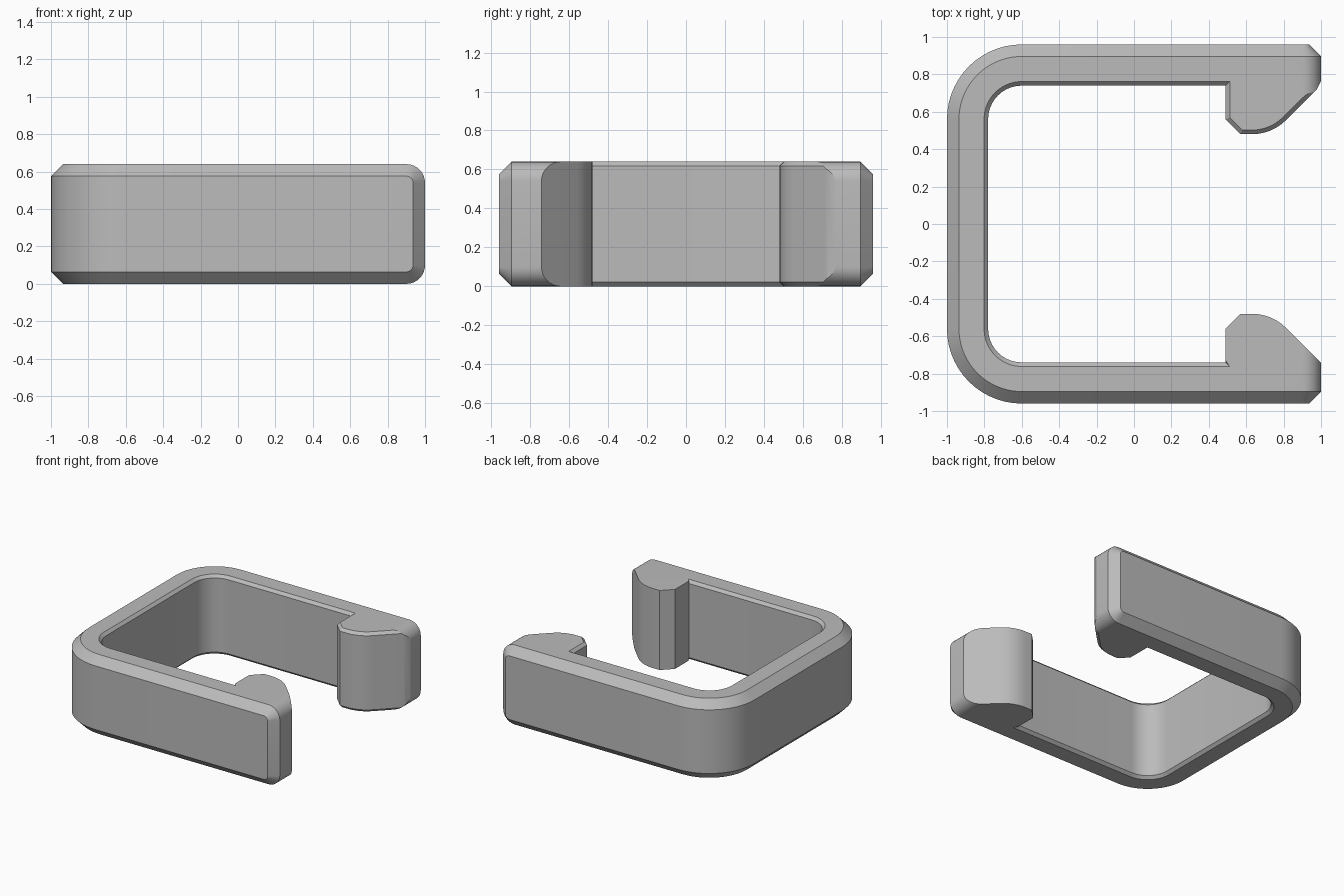
import bpy, bmesh
from math import sin, cos, radians
from mathutils import Vector

if "Cube" in bpy.data.objects:
    bpy.data.objects.remove(bpy.data.objects["Cube"], do_unlink=True)

H = 0.64        # height
OUTER = 0.064   # chamfer around the outside
INNER = 0.022   # chamfer around the inside


def arc(cx, cy, r, a0, a1, n):
    steps = [radians(a0 + (a1 - a0) * i / n) for i in range(n + 1)]
    return [(cx + r * cos(a), cy + r * sin(a)) for a in steps]


def make_object(name, bm):
    bmesh.ops.recalc_face_normals(bm, faces=bm.faces)
    mesh = bpy.data.meshes.new(name)
    bm.to_mesh(mesh)
    bm.free()
    obj = bpy.data.objects.new(name, mesh)
    bpy.context.collection.objects.link(obj)
    return obj


def dissolve_flat(bm):
    bmesh.ops.dissolve_limit(bm, angle_limit=radians(0.2), verts=bm.verts, edges=bm.edges)


def offset_path(path, widths):
    """Move every edge of an open path to its right by its own width."""
    pts = [Vector(p) for p in path]
    normals = []
    for a, b in zip(pts, pts[1:]):
        d = (b - a).normalized()
        normals.append(Vector((d.y, -d.x)))
    result = [pts[0] + normals[0] * widths[0]]
    for i in range(1, len(pts) - 1):
        n1, n2, w1, w2 = normals[i - 1], normals[i], widths[i - 1], widths[i]
        det = n1.x * n2.y - n1.y * n2.x
        if abs(det) < 0.001:
            shift = n1 * w1
        else:
            shift = Vector((w1 * n2.y - w2 * n1.y, n1.x * w2 - n2.x * w1)) / det
        result.append(pts[i] + shift)
    result.append(pts[-1] + normals[-1] * widths[-1])
    return result


# Solid outer block: rounded back corners, rounded arm ends, chamfered rim
bm = bmesh.new()
for side in (-1, 1):
    for inset in (0, OUTER):
        # back corner
        for x, y in arc(-0.6, 0.56, 0.4 - inset, 90, 180, 14):
            for z in (OUTER - inset, H - OUTER + inset):
                bm.verts.new((x, side * y, z))
        # arm end
        for x, z in arc(0.9, H - 0.1, 0.1 - OUTER + inset, 0, 90, 8):
            for height in (z, H - z):
                bm.verts.new((x, side * (0.96 - inset), height))
hull = bmesh.ops.convex_hull(bm, input=bm.verts)
bmesh.ops.delete(bm, geom=[v for v in bm.verts if not v.link_faces], context='VERTS')
dissolve_flat(bm)
clip = make_object("clip_body", bm)

# Inside outline: back corner, arm, hook
corner = arc(-0.6, -0.56, 0.18, 180, 270, 10)
hook = [(0.49, -0.74), (0.49, -0.72), (0.49, -0.56), (0.57, -0.48)]
hook += arc(0.63, -0.74, 0.26, 90, 45, 6)
front = corner + hook + [(1.05, -0.792)]
rear = [(x, -y) for x, y in corner + hook]
rear += [(0.978, 0.72), (1.0, 0.765), (1.05, 0.868)]
path = rear[::-1] + front

# Only the rear hook is chamfered, the front one keeps a small mitre
corner_id = len(rear) + len(corner)
widths = [2 * INNER if i < corner_id else 0 for i in range(len(path) - 1)]
flare = offset_path(path, widths)
flare[corner_id].x += 2 * INNER

bm = bmesh.new()
levels = ((flare, -INNER), (path, INNER), (path, H - INNER), (flare, H + INNER))
loops = [[bm.verts.new((p[0], p[1], z)) for p in pts] for pts, z in levels]
count = len(path)
for low, high in zip(loops, loops[1:]):
    for i in range(count):
        j = (i + 1) % count
        bm.faces.new((low[i], low[j], high[j], high[i]))
bm.faces.new(loops[0][::-1])
bm.faces.new(loops[-1])
bmesh.ops.triangulate(bm, faces=bm.faces)
cutter = make_object("cavity_cutter", bm)
cutter.hide_render = True

# Carve the opening and tidy the mesh
cut = clip.modifiers.new("Opening", 'BOOLEAN')
cut.operation = 'DIFFERENCE'
cut.solver = 'EXACT'
cut.object = cutter
bpy.context.view_layer.objects.active = clip
clip.select_set(True)
bpy.ops.object.modifier_apply(modifier=cut.name)
bpy.data.objects.remove(cutter, do_unlink=True)

bm = bmesh.new()
bm.from_mesh(clip.data)
bmesh.ops.remove_doubles(bm, verts=bm.verts, dist=0.0002)
dissolve_flat(bm)
bm.to_mesh(clip.data)
bm.free()

# Plain grey finish
grey = bpy.data.materials.new("plain_grey")
grey.use_nodes = True
colour = (0.5, 0.5, 0.5, 1)
grey.diffuse_color = colour
grey.node_tree.nodes["Principled BSDF"].inputs["Base Color"].default_value = colour
clip.data.materials.clear()
clip.data.materials.append(grey)
bpy.ops.object.shade_smooth_by_angle(angle=radians(25))
